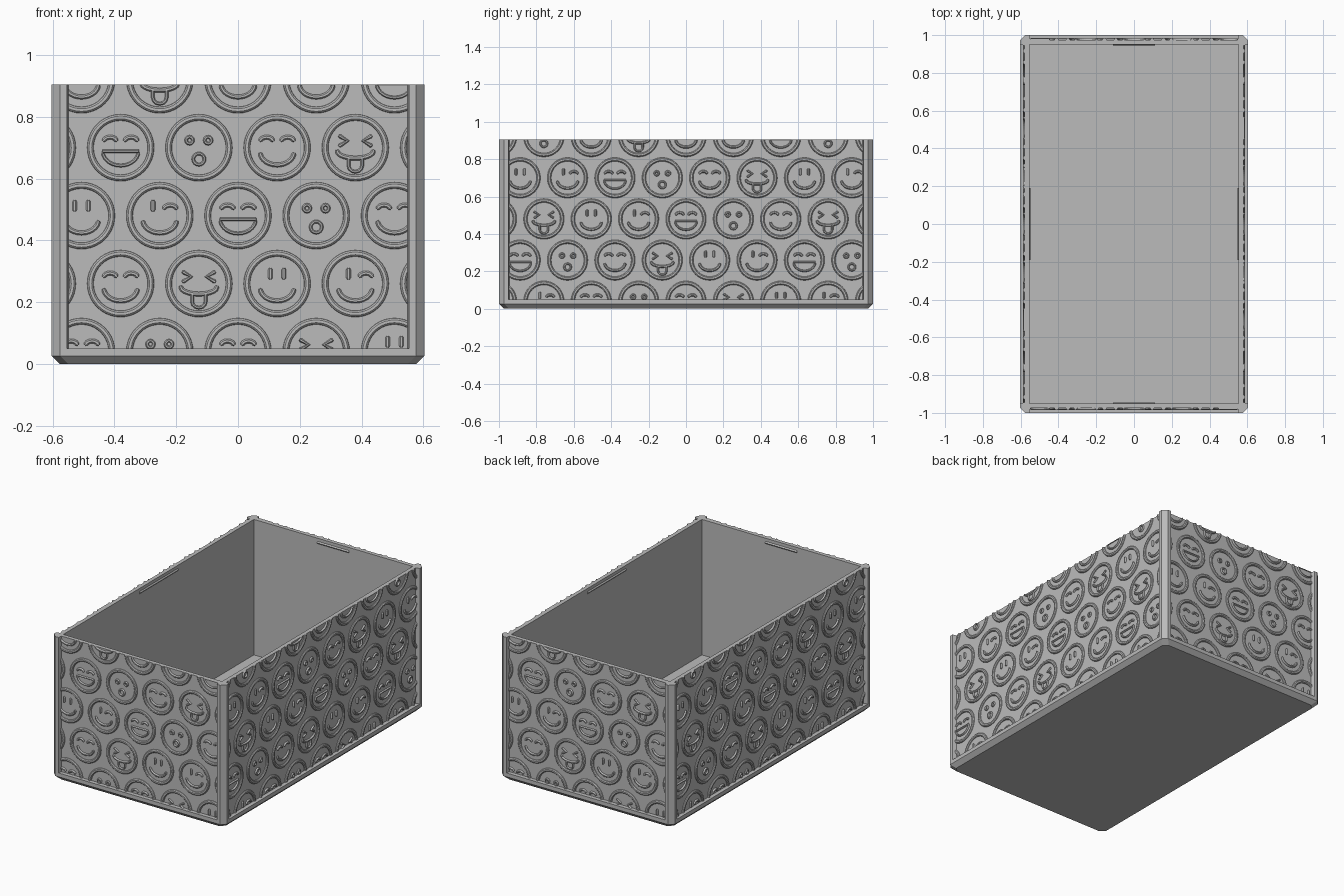
import bpy, bmesh, math
from mathutils import Vector, Matrix

if "Cube" in bpy.data.objects:
    bpy.data.objects.remove(bpy.data.objects["Cube"])

HX, HY, TOP = 0.604, 1.0, 0.905      # outer half sizes and height
WALL, RECESS, RIM = 0.05, 0.025, 0.05
PITCH, ROW = 0.2533, 0.22            # badge spacing

grey = bpy.data.materials.new("grey plastic")
grey.use_nodes = True
colour = (0.5, 0.5, 0.5, 1)
grey.diffuse_color = colour
grey.node_tree.nodes["Principled BSDF"].inputs["Base Color"].default_value = colour


def finish(name, bm):
    bmesh.ops.recalc_face_normals(bm, faces=bm.faces)
    mesh = bpy.data.meshes.new(name)
    bm.to_mesh(mesh)
    bm.free()
    mesh.materials.append(grey)
    obj = bpy.data.objects.new(name, mesh)
    bpy.context.collection.objects.link(obj)
    return obj


def loft(name, loops):
    """Closed solid through matching loops of points."""
    bm = bmesh.new()
    rings = [[bm.verts.new(p) for p in loop] for loop in loops]
    n = len(rings[0])
    for a, b in zip(rings, rings[1:]):
        for i in range(n):
            j = (i + 1) % n
            bm.faces.new((a[i], a[j], b[j], b[i]))
    bm.faces.new(rings[0])
    bm.faces.new(rings[-1])
    return finish(name, bm)


def octagon(inset, z, cut=0.028):
    x, y = HX - inset, HY - inset
    return [(x - cut, -y, z), (x, cut - y, z), (x, y - cut, z), (x - cut, y, z),
            (cut - x, y, z), (-x, y - cut, z), (-x, cut - y, z), (cut - x, -y, z)]


# Base tray with a chamfered underside
loft("base", [octagon(0.026, 0), octagon(0, 0.026), octagon(0, RIM)])

# Corner posts, chamfered outside and flared towards the panels
plan = [(0.028, 0), (0.05, 0), (0.056, RECESS), (WALL, WALL),
        (RECESS, 0.056), (0, 0.05), (0, 0.028)]
for sx, side in ((1, "left"), (-1, "right")):
    for sy, end in ((1, "back"), (-1, "front")):
        loft(f"{end}_{side}_post",
             [[(sx * (HX - a), sy * (HY - b), z) for a, b in plan] for z in (0.04, TOP)])


# Relief strokes: a raised, bevelled ridge along a path on the panel
def stroke(bm, pts, width=0.009, closed=False, height=0.009):
    pts = [Vector(p) for p in pts]
    n = len(pts)
    widths = [width] * n
    if not closed:
        first = pts[0] + (pts[0] - pts[1]).normalized() * width * 0.7
        last = pts[-1] + (pts[-1] - pts[-2]).normalized() * width * 0.7
        pts = [first] + pts + [last]
        widths = [width * 0.5] + widths + [width * 0.5]
        n += 2
    rings = []
    for i, p in enumerate(pts):
        a = pts[i - 1] if closed or i else p
        b = pts[(i + 1) % n] if closed or i < n - 1 else p
        t = (b - a).normalized()
        side = Vector((-t.y, t.x)) * widths[i]
        ring = []
        for s, h in ((-1, -0.003), (-0.85, 0.5 * height), (-0.4, height),
                     (0.4, height), (0.85, 0.5 * height), (1, -0.003)):
            q = p + side * s
            ring.append(bm.verts.new((q.x, -h, q.y)))
        rings.append(ring)
    m = len(rings[0])
    for i in range(n if closed else n - 1):
        a, b = rings[i], rings[(i + 1) % n]
        for k in range(m):
            bm.faces.new((a[k], a[(k + 1) % m], b[(k + 1) % m], b[k]))
    if not closed:
        bm.faces.new(rings[0])
        bm.faces.new(rings[-1])


def arc(c, rx, rz, start, end, n):
    angles = [math.radians(start + (end - start) * i / n) for i in range(n + 1)]
    return [(c[0] + rx * math.cos(a), c[1] + rz * math.sin(a)) for a in angles]


def circle(bm, u, v, r, width, n):
    stroke(bm, arc((u, v), r, r, 0, 360, n)[:-1], width, True)


def closed_eye(bm, u, v):
    stroke(bm, arc((u, v - 0.008), 0.02, 0.012, 165, 15, 6), 0.008)


def tall_eye(bm, u, v):
    stroke(bm, [(u, v - 0.013), (u, v + 0.013)], 0.008)


def smile(bm, u, v):
    stroke(bm, arc((u, v - 0.014), 0.055, 0.042, 190, 350, 12), 0.008)


def badge(bm, u, v, kind):
    """Round badge; kinds: laugh, gasp, content, tongue, smile, wink."""
    circle(bm, u, v, 0.098, 0.011, 40)
    for s in (-1, 1):
        if kind in (0, 2) or (kind == 5 and s > 0):
            closed_eye(bm, u + s * 0.034, v + 0.03)
        elif kind == 1:
            circle(bm, u + s * 0.03, v + 0.024, 0.011, 0.006, 12)
        elif kind == 3:
            stroke(bm, [(u + s * 0.05, v + 0.037), (u + s * 0.025, v + 0.022),
                        (u + s * 0.05, v + 0.007)], 0.007)
        else:
            tall_eye(bm, u + s * 0.022, v + 0.032)
    if kind == 0:
        stroke(bm, arc((u, v - 0.011), 0.058, 0.047, 180, 360, 14), 0.006, True)
    elif kind == 1:
        circle(bm, u, v - 0.037, 0.018, 0.006, 16)
    elif kind == 3:
        stroke(bm, arc((u, v - 0.012), 0.058, 0.022, 180, 360, 10), 0.008)
        stroke(bm, [(u - 0.022, v - 0.035)] + arc((u, v - 0.058), 0.022, 0.02, 180, 360, 6)
               + [(u + 0.022, v - 0.035)], 0.006)
    else:
        smile(bm, u, v)


def clip(bm, point, normal):
    geom = bm.verts[:] + bm.edges[:] + bm.faces[:]
    bmesh.ops.bisect_plane(bm, geom=geom, plane_co=point, plane_no=normal, clear_outer=True)
    bmesh.ops.holes_fill(bm, edges=[e for e in bm.edges if e.is_boundary])


# Four sides, each turned a quarter from the last
ROW_SHIFT = (4, 7, 12, 15, 20)
for turn, name in enumerate(("front", "left", "back", "right")):
    half, dist = (HX, HY) if turn % 2 == 0 else (HY, HX)
    spin = Matrix.Rotation(turn * math.pi / 2, 4, "Z")
    w = half - WALL
    outer, inner = -dist + RECESS, -dist + WALL

    # Plain wall panel
    wall = loft(f"{name}_wall", [[(x, y, z) for x, y in ((-w, outer), (w, outer), (w, inner), (-w, inner))]
                                 for z in (0.03, TOP)])
    wall.data.transform(spin)

    # Small catch ridge inside, near the top
    c = 0.11 if turn % 2 == 0 else 0.19
    catch = loft(f"{name}_catch", [[(x, inner - 0.002, 0.868), (x, inner + 0.006, 0.878),
                                    (x, inner - 0.002, 0.888)] for x in (-c, c)])
    catch.data.transform(spin)

    # Embossed badges in staggered rows, trimmed to the panel
    bm = bmesh.new()
    for r, shift in enumerate(ROW_SHIFT):
        for h in range(-9, 10):
            u = h * PITCH / 2
            if (h + r) % 2 == 0 and abs(u) < w + 0.1:
                badge(bm, u, 0.04 + r * ROW, (h + shift) // 2 % 6)
    edge = w - 0.005
    clip(bm, (edge, 0, 0), (1, 0, 0))
    clip(bm, (-edge, 0, 0), (-1, 0, 0))
    clip(bm, (0, 0, TOP), (0, 0, 1))
    clip(bm, (0, 0, RIM), (0, 0, -1))
    relief = finish(f"{name}_badges", bm)
    relief.data.transform(spin @ Matrix.Translation((0, outer, 0)))
